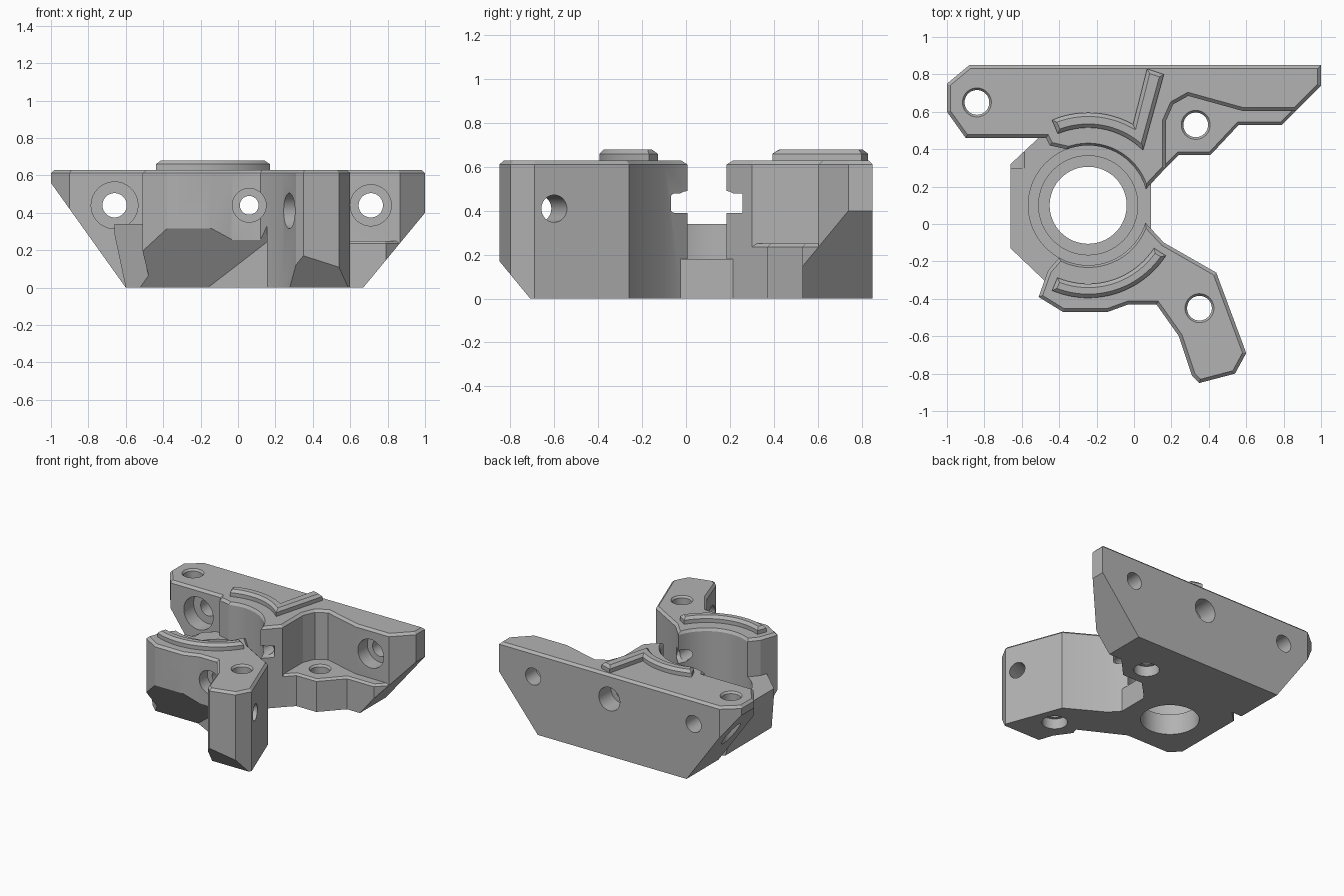
import bpy, bmesh, math
from mathutils import Vector, Matrix

old = bpy.data.objects.get("Cube")
if old:
    bpy.data.objects.remove(old)

grey = bpy.data.materials.new("plain grey")
grey.use_nodes = True
colour = (0.45, 0.45, 0.45, 1)
grey.diffuse_color = colour
grey.node_tree.nodes["Principled BSDF"].inputs["Base Color"].default_value = colour

CX, CY = -0.245, 0.1  # socket centre


def finish(bm, name):
    bmesh.ops.recalc_face_normals(bm, faces=bm.faces)
    mesh = bpy.data.meshes.new(name)
    bm.to_mesh(mesh)
    bm.free()
    obj = bpy.data.objects.new(name, mesh)
    bpy.context.collection.objects.link(obj)
    mesh.materials.append(grey)
    return obj


def prism(name, points, z0, z1, chamfer=0.0):
    bm = bmesh.new()
    face = bm.faces.new([bm.verts.new((x, y, z0)) for x, y in points])
    ext = bmesh.ops.extrude_face_region(bm, geom=[face])["geom"]
    top = [v for v in ext if isinstance(v, bmesh.types.BMVert)]
    bmesh.ops.translate(bm, verts=top, vec=(0, 0, z1 - z0))
    bmesh.ops.recalc_face_normals(bm, faces=bm.faces)
    if chamfer:
        rim = [e for e in bm.edges if all(v in top for v in e.verts)]
        bmesh.ops.bevel(bm, geom=rim, offset=chamfer, segments=1,
                        profile=0.5, affect='EDGES')
    return finish(bm, name)


def hull(name, points):
    bm = bmesh.new()
    for p in points:
        bm.verts.new(p)
    bmesh.ops.convex_hull(bm, input=bm.verts)
    return finish(bm, name)


def rod(start, end, r, r2=None):
    a, b = Vector(start), Vector(end)
    bm = bmesh.new()
    bmesh.ops.create_cone(bm, cap_ends=True, segments=64, radius1=r,
                          radius2=r2 or r, depth=(b - a).length)
    turn = (b - a).to_track_quat('Z', 'Y').to_matrix().to_4x4()
    bmesh.ops.transform(bm, matrix=Matrix.Translation((a + b) / 2) @ turn,
                        verts=bm.verts)
    return finish(bm, "hole_cutter")


def combine(obj, other, operation):
    mod = obj.modifiers.new("combine", 'BOOLEAN')
    mod.operation, mod.solver, mod.object = operation, 'EXACT', other
    bpy.context.view_layer.objects.active = obj
    bpy.ops.object.modifier_apply(modifier=mod.name)
    bpy.data.objects.remove(other)


# Long back wall
body = prism("bracket_body", [
    (-1, .6), (-1, .75), (-.88, .85), (1, .85), (1, .74), (.865, .605), (.58, .605),
    (.29, .685), (.21, .64), (.17, .55), (.17, .3), (.03, .15), (-.36, .4),
    (-.45, .42), (-.47, .46), (-.9, .46)], 0, .63, .018)

# Front clamp half with its leg
front = prism("front_half", [
    (-.51, -.39), (-.46, -.25), (-.4, -.18), (.03, .04), (.16, -.1), (.44, -.26),
    (.6, -.69), (.54, -.8), (.35, -.85), (.31, -.81), (.24, -.6), (.12, -.43),
    (-.03, -.43), (-.14, -.47), (-.38, -.47)], 0, .63, .018)

# Low socket base, door sill and side shelf
base = prism("socket_base", [
    (-.66, -.13), (-.66, .32), (-.5, .47), (-.3, .6), (0, .6), (0, -.1),
    (-.05, -.3), (-.45, -.33)], 0, .34)
sill = prism("sill", [(.09, .32), (.09, -.12), (-.1, -.12), (-.1, .32)], 0, .18)
shelf = prism("shelf", [
    (.1, .23), (.24, .37), (.41, .37), (.56, .53), (.79, .53), (.95, .69),
    (.95, .78), (.1, .78)], 0, .25, .015)
for part in (front, base, sill, shelf):
    combine(body, part, 'UNION')

# Sloping undersides: wall ends, clamp front, leg toe, base side
cutters = [
    hull("left_end_cut", [(x, y, z) for y in (.36, 1) for x, z in
                          ((-1, .56), (-.6, 0), (-.53, -.1), (-1.2, -.1), (-1.2, .56))]),
    hull("right_end_cut", [(x, y, z) for y in (.3, 1) for x, z in
                           ((1, .4), (.67, 0), (.59, -.1), (1.2, -.1), (1.2, .64))]),
    hull("clamp_cut", [(-.29, -.193, -.1), (-.9, -.193, -.1), (-.9, -.6, .51),
                       (-.9, -.6, -.1), (.17, -.43, .255), (.17, -.43, -.1),
                       (.12, -.6, .51), (.12, -.6, -.1)]),
    hull("toe_cut", [(x, y, z) for x in (.1, .8) for y, z in
                     ((-.71, 0), (-.85, .17), (-.63, -.1), (-1, -.1), (-1, .35))]),
    hull("base_side_cut", [(x, y, z) for y in (-.5, .45) for x, z in
                           ((-.67, .33), (-.6, 0), (-.58, -.1), (-.8, -.1), (-.8, .33))]),
]

# Round socket
for z0, z1, r in ((.18, 1, .32), (.16, .3, .265), (-.1, .3, .206)):
    cutters.append(rod((CX, CY, z0), (CX, CY, z1), r))
cutters.append(rod((CX, CY, .61), (CX, CY, .65), .32, .345))

# Notch across the socket opening, with rounded ends
notch = [(.18 * s + CY - .03 * s + .03 * s * math.cos(t), .435 + .045 * math.sin(t))
         for s in (-1, 1) for t in [k * math.pi / 8 - math.pi / 2 for k in range(9)]]
cutters.append(hull("notch_cut", [(x, y, z) for x in (-.2, .13) for y, z in notch]))

# Vertical screw holes, lightly countersunk
for x, y, top in ((-.84, .65, .63), (.33, .53, .25), (.35, -.45, .63)):
    cutters.append(rod((x, y, -.1), (x, y, 1), .066))
    cutters.append(rod((x, y, top - .015), (x, y, top + .01), .066, .085))
cutters += [rod((x, y, -.1), (x, y, .08), .09) for x, y in ((.33, .53), (.35, -.45))]

# Horizontal screw holes with counterbores
for x, r, wide, y0, y1 in ((-.66, .065, .125, .3, .58), (.71, .065, .11, .5, .72)):
    cutters.append(rod((x, .3, .44), (x, 1, .44), r))
    cutters.append(rod((x, y0, .44), (x, y1, .44), wide))
cutters.append(rod((.06, -.6, .44), (.06, 1, .44), .05))
cutters.append(rod((.06, -.6, .44), (.06, -.33, .44), .09))
cutters.append(rod((.06, .7, .44), (.06, 1, .44), .09))
cutters.append(rod((.05, -.78, .41), (.8, -.52, .41), .062))
cutters.append(rod((.05, -.78, .41), (.36, -.673, .41), .095))

for cutter in cutters:
    combine(body, cutter, 'DIFFERENCE')


# Raised ridges round the socket
def arc(r, a0, a1, n=20):
    angles = [math.radians(a0 + (a1 - a0) * k / n) for k in range(n + 1)]
    return [(CX + r * math.cos(a), CY + r * math.sin(a)) for a in angles]


back_ridge = prism("back_ridge", arc(.495, 113, 61) + [(.07, .83), (.16, .8)]
                   + arc(.415, 45, 113), .62, .68, .02)
front_ridge = prism("front_ridge", arc(.495, 247, 327) + arc(.42, 327, 247),
                    .62, .68, .02)

for obj in (body, back_ridge, front_ridge):
    bpy.ops.object.select_all(action='DESELECT')
    obj.select_set(True)
    bpy.context.view_layer.objects.active = obj
    bpy.ops.object.shade_smooth_by_angle(angle=math.radians(20))
